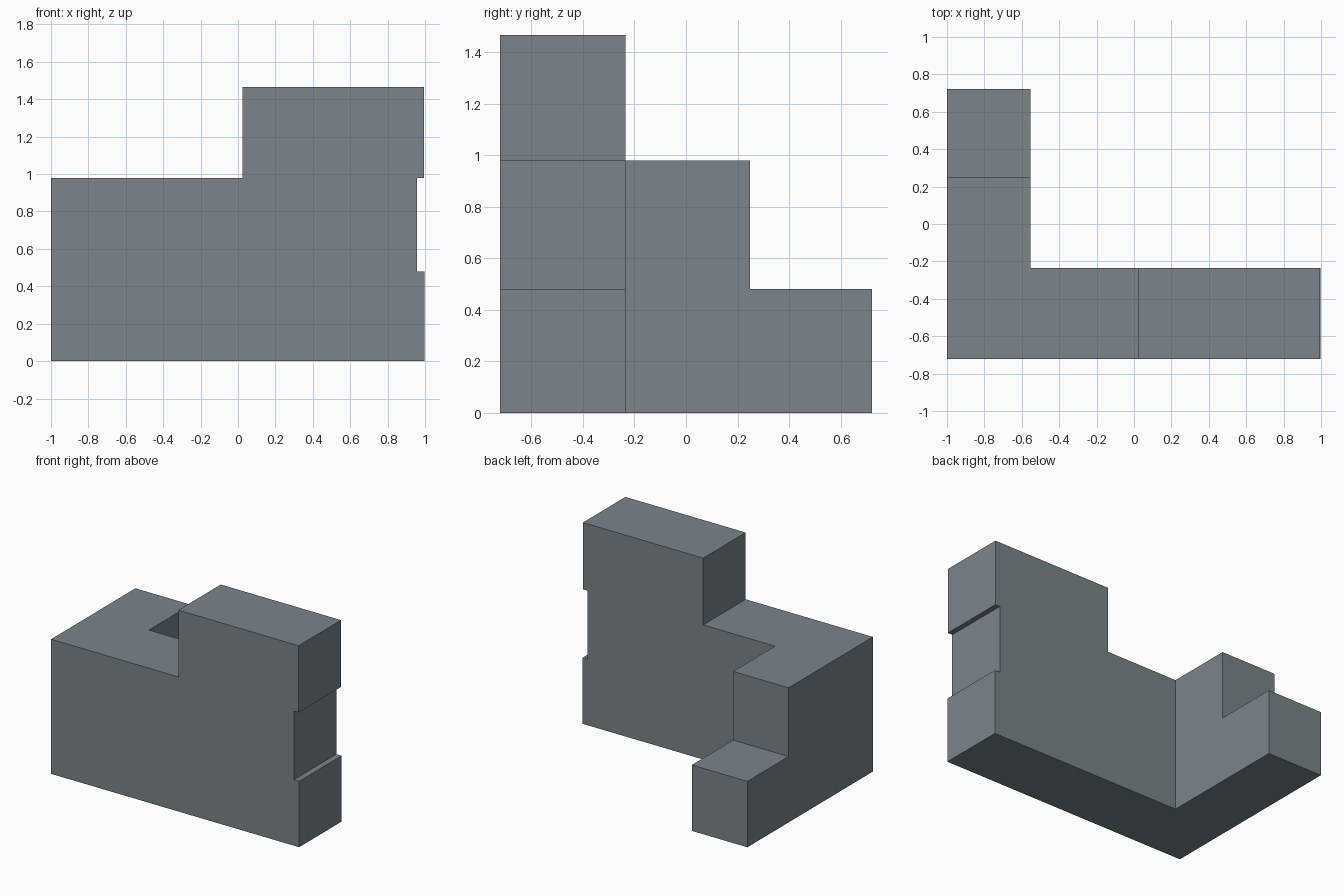
import bpy, bmesh

if "Cube" in bpy.data.objects:
    bpy.data.objects.remove(bpy.data.objects["Cube"])

grey = bpy.data.materials.new("slate grey")
grey.diffuse_color = (0.2, 0.228, 0.246, 1)
grey.use_nodes = True
grey.node_tree.nodes["Principled BSDF"].inputs["Base Color"].default_value = grey.diffuse_color


def extruded(name, profile, offset):
    """Prism from a closed 3D outline pushed along an offset."""
    bm = bmesh.new()
    face = bm.faces.new([bm.verts.new(p) for p in profile])
    new = bmesh.ops.extrude_face_region(bm, geom=[face])["geom"]
    verts = [g for g in new if isinstance(g, bmesh.types.BMVert)]
    bmesh.ops.translate(bm, verts=verts, vec=offset)
    bmesh.ops.recalc_face_normals(bm, faces=bm.faces)
    mesh = bpy.data.meshes.new(name)
    bm.to_mesh(mesh)
    bm.free()
    mesh.materials.append(grey)
    obj = bpy.data.objects.new(name, mesh)
    bpy.context.collection.objects.link(obj)
    return obj


# Long wall: stepped top on the right, shallow groove in the right end
front, back, left = -0.722, -0.234, -1.0
wall_outline = [(left, 0), (0.998, 0), (0.998, 0.48), (0.956, 0.48),
                (0.956, 0.98), (0.994, 0.98), (0.994, 1.466),
                (0.025, 1.466), (0.025, 0.98), (left, 0.98)]
wall = extruded("stepped_block", [(x, front, z) for x, z in wall_outline],
                (0, back - front, 0))

# Side arm: steps down towards the back, starts inside the wall
arm_outline = [(-0.5, 0), (0.722, 0), (0.722, 0.48), (0.248, 0.48),
               (0.248, 0.98), (-0.5, 0.98)]
arm = extruded("side_arm", [(left, y, z) for y, z in arm_outline],
               (0.447, 0, 0))

# Merge the arm into the wall so no inner faces remain
join = wall.modifiers.new("merge arm", "BOOLEAN")
join.operation = "UNION"
join.solver = "EXACT"
join.object = arm
bpy.context.view_layer.objects.active = wall
wall.select_set(True)
bpy.ops.object.modifier_apply(modifier=join.name)
bpy.data.objects.remove(arm, do_unlink=True)
